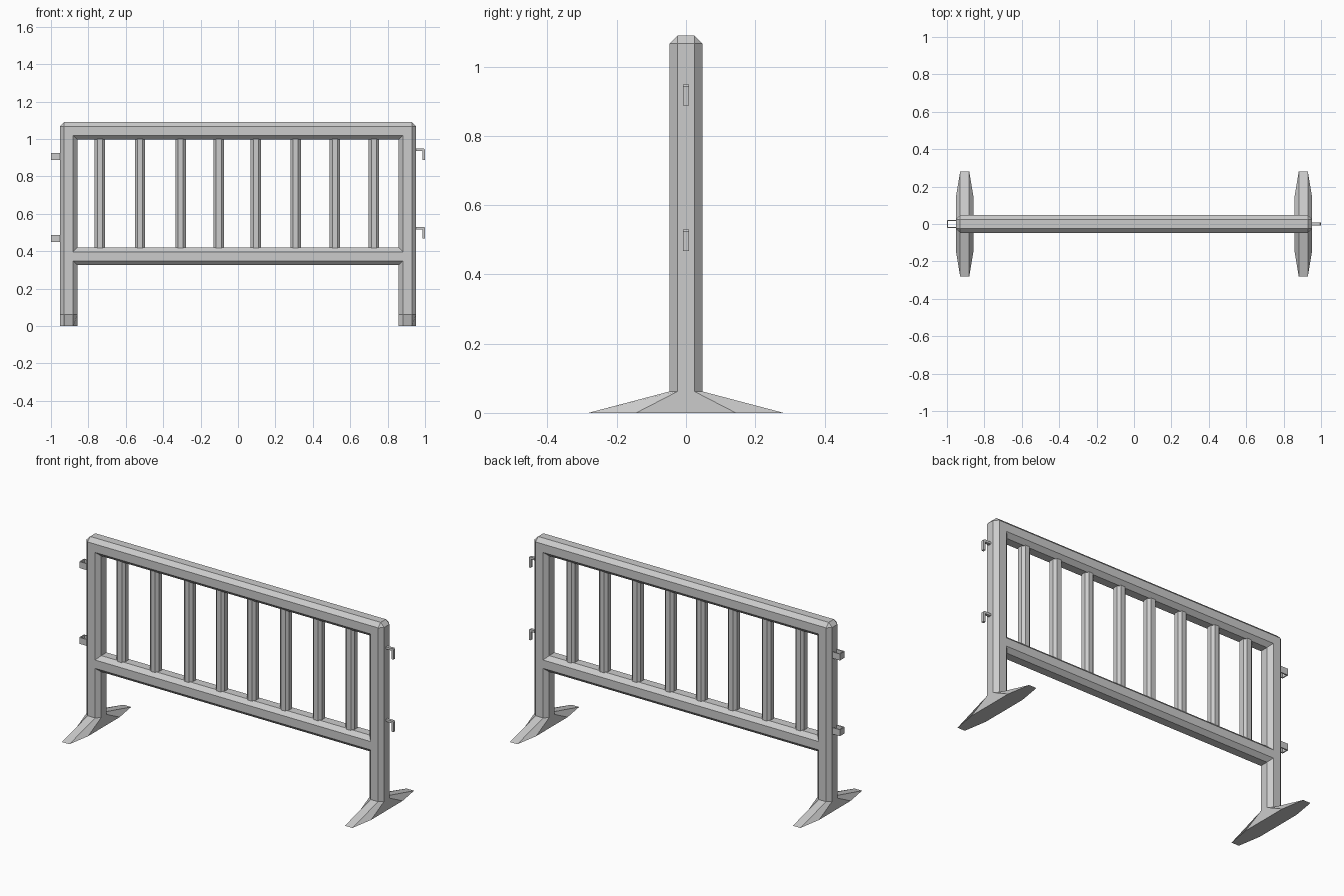
import bpy, bmesh

if "Cube" in bpy.data.objects:
    bpy.data.objects.remove(bpy.data.objects["Cube"])


def finish(name, bm):
    bmesh.ops.remove_doubles(bm, verts=bm.verts, dist=1e-5)
    bmesh.ops.recalc_face_normals(bm, faces=bm.faces)
    mesh = bpy.data.meshes.new(name)
    bm.to_mesh(mesh)
    bm.free()
    obj = bpy.data.objects.new(name, mesh)
    bpy.context.collection.objects.link(obj)
    return obj


def loft(name, rings):
    """Skin a series of equal-sized rings and cap both ends."""
    bm = bmesh.new()
    loops = [[bm.verts.new(p) for p in r] for r in rings]
    n = len(loops[0])
    for a, b in zip(loops, loops[1:]):
        for i in range(n):
            j = (i + 1) % n
            bm.faces.new((a[i], a[j], b[j], b[i]))
    bm.faces.new(loops[0])
    bm.faces.new(loops[-1])
    return finish(name, bm)


def octagon(r, f):
    """Chamfered square: half width r, half flat f."""
    return [(r, -f), (r, f), (f, r), (-f, r), (-r, f), (-r, -f), (-f, -r), (f, -r)]


R, F = 0.047, 0.024
PX, TOP, LOW = 0.905, 1.043, 0.373
tube = octagon(R, F)

# Outer frame: flared feet, posts, clipped-mitre corners and top rail in one sweep
side = [
    [(PX + u, v * 6, 0) for u, v in tube],
    [(PX + u, v, 0.062) for u, v in tube],
    [(PX + u, v, TOP + min(u, F)) for u, v in tube],
    [(PX + min(u, F), v, TOP + u) for u, v in tube],
]
other = [[(-x, y, z) for x, y, z in ring] for ring in reversed(side)]
loft("outer_frame", side + other)

# Lower rail
loft("lower_rail", [[(x, v, LOW + u) for u, v in tube] for x in (-PX + F, PX - F)])

# Vertical bars
for i, x in enumerate((-0.738, -0.524, -0.307, -0.103, 0.096, 0.308, 0.518, 0.727)):
    loft(f"bar_{i + 1}", [[(x + u, v, z) for u, v in octagon(0.028, 0.014)]
                          for z in (LOW + R - 0.015, TOP - R + 0.015)])


def extruded(name, outline, offset):
    """Extrude an outline of 3D points along an offset."""
    return loft(name, [outline, [tuple(a + b for a, b in zip(p, offset)) for p in outline]])


# Hooks on the right post and loops on the left post
for label, hook_z, loop_z in (("upper", 0.949, 0.888), ("lower", 0.530, 0.450)):
    t, w = 0.013, 0.008
    hook = [(0.945, 0), (0.994, 0), (1.0, -0.006), (1.0, -0.062),
            (1.0 - t, -0.062), (1.0 - t, -t), (0.945, -t)]
    extruded(label + "_hook", [(x, -w, hook_z + z) for x, z in hook], (0, 2 * w, 0))
    o, i = 0.022, 0.016
    loop = [(-0.948, -o), (-1.0, -o), (-1.0, o), (-0.948, o),
            (-0.948, i), (-0.994, i), (-0.994, -i), (-0.948, -i)]
    extruded(label + "_loop", [(x, y, loop_z) for x, y in loop], (0, 0, 0.037))
